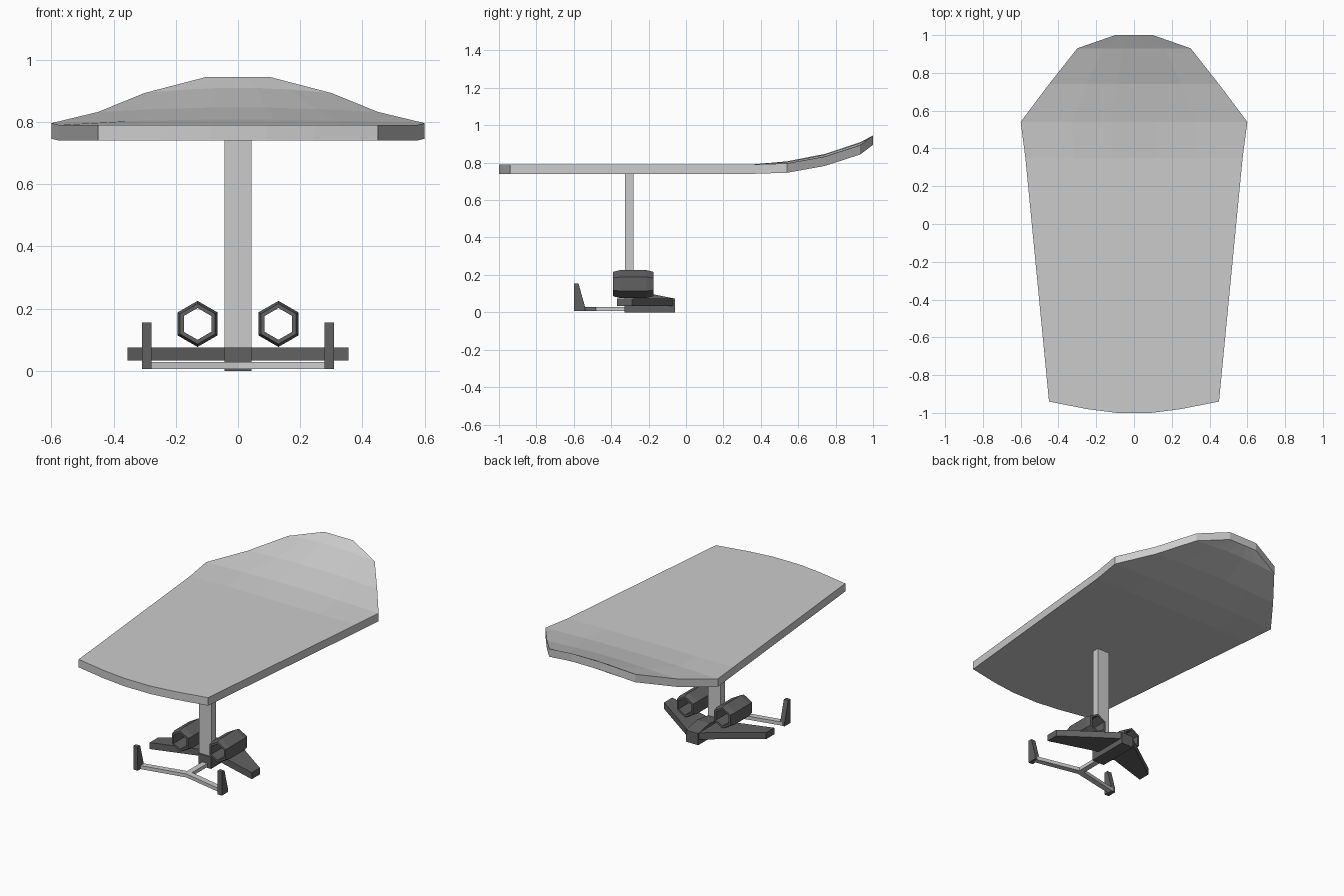
import bpy, bmesh, math

if "Cube" in bpy.data.objects:
    bpy.data.objects.remove(bpy.data.objects["Cube"])

dark = bpy.data.materials.new("dark_grey")
dark.diffuse_color = (0.12, 0.12, 0.12, 1)
dark.use_nodes = True
dark.node_tree.nodes["Principled BSDF"].inputs["Base Color"].default_value = dark.diffuse_color


def make(name, verts, faces, mat=None):
    me = bpy.data.meshes.new(name)
    me.from_pydata(verts, [], faces)
    bm = bmesh.new()
    bm.from_mesh(me)
    bmesh.ops.recalc_face_normals(bm, faces=bm.faces)
    bm.to_mesh(me)
    bm.free()
    if mat:
        me.materials.append(mat)
    ob = bpy.data.objects.new(name, me)
    bpy.context.collection.objects.link(ob)
    return ob


def prism(name, pts, place, lo, hi, mat=None):
    """Extrude a 2D outline from lo to hi; place maps (a, b, depth) to xyz."""
    n = len(pts)
    verts = [place(a, b, d) for d in (lo, hi) for a, b in pts]
    faces = [list(range(n)), list(range(n, 2 * n))]
    faces += [[i, (i + 1) % n, n + (i + 1) % n, n + i] for i in range(n)]
    return make(name, verts, faces, mat)


def flat(a, b, d):
    return (a, b, d)


def side(a, b, d):
    return (d, a, b)


def tube(name, cx, cz, rings, mat):
    """Closed hexagonal ring: lofts a loop of (y, radius) pairs."""
    n, m = 6, len(rings)
    verts = [(cx + r * math.sin(k * math.tau / n), y, cz + r * math.cos(k * math.tau / n))
             for y, r in rings for k in range(n)]
    faces = [[i * n + k, i * n + (k + 1) % n,
              ((i + 1) % m) * n + (k + 1) % n, ((i + 1) % m) * n + k]
             for i in range(m) for k in range(n)]
    return make(name, verts, faces, mat)


# Board: stations of (y, half width, edge top height, crown), nose turned up
stations = [(-0.94, 0.45, 0.79, 0), (0.35, 0.575, 0.79, 0), (0.54, 0.60, 0.796, 0.011),
            (0.74, 0.45, 0.832, 0.014), (0.93, 0.30, 0.893, 0.016), (1.0, 0.10, 0.945, 0)]
cols = [-1, -0.55, -0.2, 0.2, 0.55, 1]
tail = [0, 0.04, 0.06, 0.06, 0.04, 0]      # rounded tail edge
crown = [0, 0.7, 1, 1, 0.7, 0]
nc, ns = len(cols), len(stations)
verts = []
for drop in (0, 0.05):
    for i, (y, w, z, c) in enumerate(stations):
        for k in range(nc):
            verts.append((cols[k] * w, y - (tail[k] if i == 0 else 0), z + c * crown[k] - drop))
layer = nc * ns
faces = []
for o in (0, layer):
    for i in range(ns - 1):
        for k in range(nc - 1):
            a = o + i * nc + k
            faces.append([a, a + 1, a + nc + 1, a + nc])
rim = ([k for k in range(nc)] + [i * nc + nc - 1 for i in range(1, ns)]
       + [(ns - 1) * nc + k for k in range(nc - 2, -1, -1)] + [i * nc for i in range(ns - 2, 0, -1)])
for a, b in zip(rim, rim[1:] + rim[:1]):
    faces.append([a, b, b + layer, a + layer])
make("board", verts, faces)

# Mast
prism("mast", [(-0.043, -0.325), (0.043, -0.325), (0.043, -0.28), (-0.043, -0.28)],
      flat, 0.06, 0.745)

# Central body
prism("foil_body", [(-0.33, 0), (-0.06, 0), (-0.06, 0.073), (-0.17, 0.095), (-0.33, 0.075)],
      side, -0.043, 0.043, dark)

# Tail stem
prism("tail_stem", [(-0.018, -0.5), (0.018, -0.5), (0.018, -0.32), (-0.018, -0.32)],
      flat, 0.006, 0.028)

for s, tag in ((-1, "left"), (1, "right")):
    # Swept wing
    prism("wing_" + tag, [(s * 0.03, -0.06), (s * 0.355, -0.29), (s * 0.355, -0.37), (s * 0.03, -0.27)],
          flat, 0.034, 0.075, dark)
    # Hexagonal thruster duct
    tube("thruster_" + tag, s * 0.13, 0.151,
         [(-0.39, 0.065), (-0.355, 0.074), (-0.21, 0.074), (-0.175, 0.065),
          (-0.175, 0.051), (-0.39, 0.051)], dark)
    # Tail arm and upright fin
    prism("tail_arm_" + tag, [(0, -0.515), (s * 0.29, -0.575), (s * 0.29, -0.54), (s * 0.018, -0.48), (0, -0.48)],
          flat, 0.006, 0.028)
    prism("tail_fin_" + tag, [(-0.6, 0.006), (-0.6, 0.155), (-0.575, 0.155), (-0.54, 0.03), (-0.54, 0.006)],
          side, s * 0.278, s * 0.308, dark)
